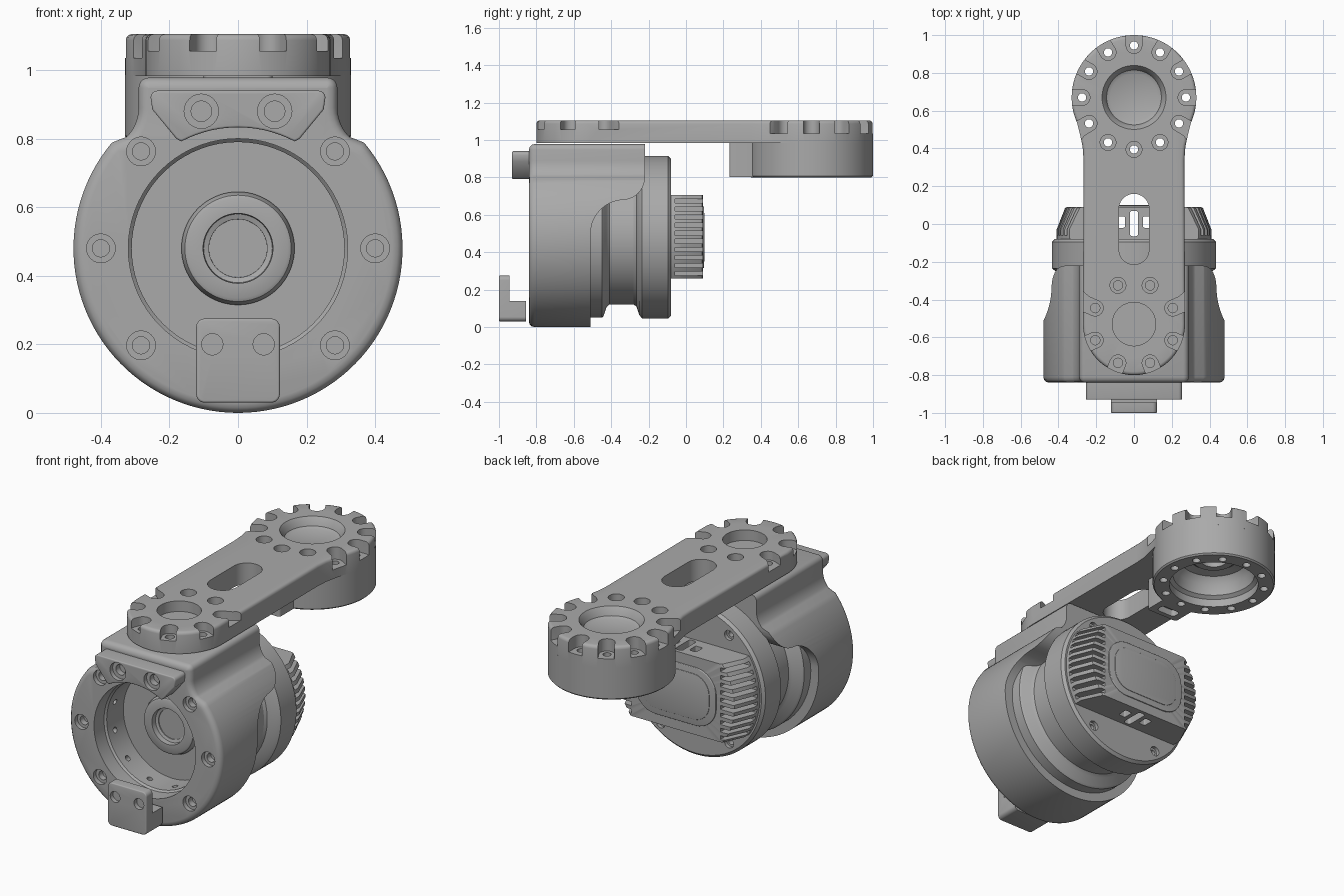
import bpy, bmesh, math
from mathutils import Matrix, Vector

if "Cube" in bpy.data.objects:
    bpy.data.objects.remove(bpy.data.objects["Cube"])

grey = bpy.data.materials.new("machined_grey")
grey.use_nodes = True
grey.diffuse_color = (0.4, 0.4, 0.4, 1)
grey.node_tree.nodes["Principled BSDF"].inputs["Base Color"].default_value = (0.4, 0.4, 0.4, 1)

AXIS_Z = 0.48        # height of the motor axis
FRONT = -0.84        # front face of the housing


def place(u, v, w, axis):
    return {"z": (u, v, w), "y": (u, w, v), "x": (w, u, v)}[axis]


def new_object(name, bm):
    bmesh.ops.recalc_face_normals(bm, faces=bm.faces)
    mesh = bpy.data.meshes.new(name)
    bm.to_mesh(mesh)
    bm.free()
    obj = bpy.data.objects.new(name, mesh)
    bpy.context.collection.objects.link(obj)
    return obj


def arc(cu, cv, r, a0, a1, n=12):
    angles = [math.radians(a0 + (a1 - a0) * i / n) for i in range(n + 1)]
    return [(cu + r * math.cos(a), cv + r * math.sin(a)) for a in angles]


def rounded(u0, u1, v0, v1, r):
    return (arc(u1 - r, v1 - r, r, 0, 90, 8) + arc(u0 + r, v1 - r, r, 90, 180, 8)
            + arc(u0 + r, v0 + r, r, 180, 270, 8) + arc(u1 - r, v0 + r, r, 270, 360, 8))


def mirrored(half):
    return half + [(-u, v) for u, v in reversed(half) if abs(u) > 1e-6]


def prism(name, pts, lo, hi, axis="z", soft=(), size=0.015):
    """Extrude an outline; round the rims at the levels given in soft."""
    bm = bmesh.new()
    low = [bm.verts.new(place(u, v, lo, axis)) for u, v in pts]
    high = [bm.verts.new(place(u, v, hi, axis)) for u, v in pts]
    rims = {lo: bm.faces.new(low), hi: bm.faces.new(high)}
    for i in range(len(pts)):
        j = (i + 1) % len(pts)
        bm.faces.new((low[i], low[j], high[j], high[i]))
    bmesh.ops.recalc_face_normals(bm, faces=bm.faces)
    edges = [e for level in soft for e in rims[level].edges]
    if edges:
        bmesh.ops.bevel(bm, geom=edges, offset=size, segments=3, profile=0.5, affect="EDGES")
    return new_object(name, bm)


def revolve(name, profile, cu, cv, axis="z", steps=72, closed=False):
    """Spin a (radius, level) profile around an axis."""
    bm = bmesh.new()
    rings = []
    for r, w in profile:
        if r == 0:
            rings.append([bm.verts.new(place(cu, cv, w, axis))] * steps)
        else:
            rings.append([bm.verts.new(place(u, v, w, axis))
                          for u, v in arc(cu, cv, r, 0, 360, steps)[:-1]])
    pairs = list(zip(rings, rings[1:])) + ([(rings[-1], rings[0])] if closed else [])
    for a, b in pairs:
        for i in range(steps):
            j = (i + 1) % steps
            bm.faces.new(list(dict.fromkeys((a[i], a[j], b[j], b[i]))))
    return new_object(name, bm)


def cyl(cu, cv, r, lo, hi, axis="z", steps=24):
    return revolve("cutter", [(0, lo), (r, lo), (r, hi), (0, hi)], cu, cv, axis, steps)


def finish(obj, cutters=()):
    """Cut the part, then set colour and shading."""
    for c in cutters:
        mod = obj.modifiers.new("cut", "BOOLEAN")
        mod.operation, mod.solver, mod.object = "DIFFERENCE", "EXACT", c
    if cutters:
        graph = bpy.context.evaluated_depsgraph_get()
        mesh = bpy.data.meshes.new_from_object(obj.evaluated_get(graph))
        obj.modifiers.clear()
        obj.data = mesh
        for c in cutters:
            bpy.data.objects.remove(c)
    obj.data.materials.clear()
    obj.data.materials.append(grey)
    obj.data.shade_smooth()
    obj.data.set_sharp_from_angle(angle=math.radians(32))
    return obj


def screw_hole(u, v, r, face):
    return [cyl(u, v, r, face - 0.05, face + 0.025, "y"),
            cyl(u, v, r * 0.6, face - 0.05, face + 0.06, "y", 16)]


# Housing: round drum with a neck, stepped rear edge, deep front bore
half = ([(0, 0.978)] + arc(0.26, 0.948, 0.03, 90, 0, 5) + arc(0.41, 0.89, 0.12, 180, 225, 6)
        + arc(0, AXIS_Z, 0.48, 40, -90, 40))
housing = prism("housing", mirrored(half), FRONT, -0.15, "y", (FRONT,), 0.03)
step = (arc(-0.33, 0.5, 0.18, 180, 90, 10) + arc(-0.34, 0.8, 0.12, -90, 0, 10)
        + [(-0.22, 1.2), (0.2, 1.2), (0.2, -0.2), (-0.51, -0.2)])
cuts = [prism("cutter", step, -0.7, 0.7, "x"),
        revolve("cutter", [(0, -0.95), (0.32, -0.95), (0.32, -0.75), (0.31, -0.74),
                           (0.31, -0.59), (0, -0.59)], 0, AXIS_Z, "y")]
for a in (0, 45, 135, 180, 225, 315):
    u, v = arc(0, AXIS_Z, 0.4, a, a, 1)[0]
    cuts += screw_hole(u, v, 0.042, FRONT)
for a in range(15, 360, 30):
    c = cyl(0, 0, 0.016, 0.28, 0.35, "z", 12)
    c.data.transform(Matrix.Translation((0, -0.68, AXIS_Z)) @ Matrix.Rotation(math.radians(a), 4, "Y"))
    cuts.append(c)
finish(housing, cuts)

# Hub inside the bore
finish(revolve("hub", [(0, -0.54), (0.165, -0.58), (0.165, -0.6), (0.155, -0.625), (0.145, -0.63),
                       (0.102, -0.63), (0.1, -0.6), (0.085, -0.595), (0.083, -0.56), (0, -0.56)],
               0, AXIS_Z, "y"))

# Motor body with a waist
body = revolve("motor_body", [(0, -0.55), (0.43, -0.55), (0.43, -0.45), (0.42, -0.44), (0.375, -0.425),
                              (0.36, -0.41), (0.36, -0.28), (0.37, -0.265), (0.415, -0.25),
                              (0.435, -0.235), (0.435, -0.095), (0.42, -0.08), (0, -0.08)],
               0, AXIS_Z, "y", 96)
cuts = []
for a in (55, 125, 235, 305):
    u, v = arc(0, AXIS_Z, 0.375, a, a, 1)[0]
    cuts += [cyl(u, v, 0.028, -0.1, 0, "y"), cyl(u, v, 0.016, -0.13, 0, "y", 12)]
finish(body, cuts)

# Rear cap: flat above and below, finned at both sides, slotted for plugs
cap = revolve("rear_cap", [(0, -0.09), (0.41, -0.09), (0.41, -0.03), (0.365, 0.085), (0.355, 0.09), (0, 0.09)],
              0, AXIS_Z, "y", 96)
cuts = [prism("cutter", rounded(-1, 1, z, z + 0.5, 0.01), -0.3, 0.3, "y") for z in (0.705, -0.24)]
for side in (-1, 1):
    for i in range(10):
        z = AXIS_Z + (i - 4.5) * 0.043
        x0, x1 = sorted((side * 0.28, side * 0.6))
        cuts.append(prism("cutter", [(x0, z - 0.011), (x1, z - 0.011), (x1, z + 0.011), (x0, z + 0.011)],
                          -0.06, 0.2, "y"))
    x = side * 0.07
    cuts.append(prism("cutter", rounded(x - 0.022, x + 0.022, -0.02, 0.04, 0.008), 0, 1))
cuts.append(prism("cutter", rounded(-0.022, 0.022, -0.065, 0.07, 0.015), 0, 1))
finish(cap, cuts)
finish(prism("rear_cover", rounded(-0.255, 0.255, 0.315, 0.645, 0.13), 0.085, 0.097, "y", (0.097,), 0.004))
finish(prism("rear_cover_panel", rounded(-0.215, 0.215, 0.35, 0.61, 0.1), 0.09, 0.1, "y", (0.1,), 0.002))

# Upper front plate, hugging the bore
plate = mirrored([(0, 0.833)] + arc(0, AXIS_Z, 0.353, 85, 62, 6)
                 + [(0.18, 0.8), (0.25, 0.885)] + arc(0.235, 0.92, 0.02, 0, 90, 4))
finish(prism("front_plate", plate, -0.93, -0.83, "y", (-0.93,), 0.006),
       screw_hole(-0.107, 0.88, 0.05, -0.93) + screw_hole(0.107, 0.88, 0.05, -0.93))

# Lower L-shaped clip
clip = prism("lower_clip", rounded(-0.122, 0.122, 0.03, 0.275, 0.025), -1.0, -0.855, "y", (-1.0,), 0.006)
finish(clip, [prism("cutter", [(-0.945, 0.14), (-0.7, 0.14), (-0.7, 0.4), (-0.945, 0.4)], -0.3, 0.3, "x"),
              cyl(-0.075, 0.2, 0.031, -1.1, -0.975, "y"), cyl(0.075, 0.2, 0.031, -1.1, -0.975, "y")])

# Arm plate with a small end at the front and a large end at the back
FRONT_END, BACK_END, TOP = -0.53, 0.67, 1.105
half = (arc(0, FRONT_END, 0.27, -90, 0, 24) + [(0.267, 0.34), (0.272, 0.41), (0.285, 0.47)]
        + arc(0, BACK_END, 0.33, -24, 90, 32))
arm = prism("arm_plate", mirrored(half), 0.983, TOP, "z", (TOP,), 0.018)


def notch(cy, dist, angle, floor):
    """U-shaped notch running outward from a screw position."""
    pts = arc(dist, 0, 0.042, 90, 270, 10) + [(dist + 0.05, -0.042), (dist + 0.12, -0.065),
                                              (dist + 0.12, 0.065), (dist + 0.05, 0.042)]
    rot = Matrix.Rotation(math.radians(angle), 2)
    pts = [rot @ Vector(p) for p in pts]
    return prism("cutter", [(p.x, p.y + cy) for p in pts], floor, 1.3)


def end_holes(cy, dist, angles, plain, floor, bottom, r):
    cutters = []
    for a in angles:
        u, v = arc(0, cy, dist, a, a, 1)[0]
        cutters.append(cyl(u, v, 0.042, floor, 1.3) if a in plain else notch(cy, dist, a, floor))
        cutters.append(cyl(u, v, r, bottom, 1.2, "z", 16))
    return cutters


back_angles = range(0, 360, 30)
cuts = end_holes(FRONT_END, 0.222, [22.5 + 45 * i for i in range(8)], (67.5, 112.5), 1.055, 1.01, 0.025)
cuts += end_holes(BACK_END, 0.275, back_angles, (240, 270, 300), 1.035, 0.7, 0.022)
cuts += [prism("cutter", arc(0, 0.08, 0.08, 0, 180) + arc(0, -0.135, 0.08, 180, 360), 0.9, 1.3),
         cyl(0, FRONT_END, 0.115, 1.045, 1.3, "z", 48),
         revolve("cutter", [(0, 1.05), (0.125, 1.05), (0.145, 1.06), (0.155, 1.085), (0.17, 1.106),
                            (0.17, 1.3), (0, 1.3)], 0, BACK_END)]
finish(arm, cuts)

# Hollow cup under the large end
cup = revolve("end_cup", [(0.322, 0.8), (0.33, 0.808), (0.33, 0.985), (0.07, 0.985), (0.07, 0.95), (0.11, 0.95),
                          (0.13, 0.965), (0.18, 0.955), (0.21, 0.92), (0.22, 0.86), (0.24, 0.845), (0.24, 0.8)],
              0, BACK_END, "z", 96, True)
finish(cup, [cyl(*arc(0, BACK_END, 0.275, a, a, 1)[0], 0.022, 0.7, 1.2, "z", 16) for a in back_angles])

# Small tab in front of the cup
tab = prism("cup_tab", rounded(-0.1, 0.1, 0.232, 0.37, 0.015), 0.802, 0.985)
finish(tab, [prism("cutter", rounded(-0.06, 0.06, 0.26, 0.315, 0.02), 0.7, 0.84)])
